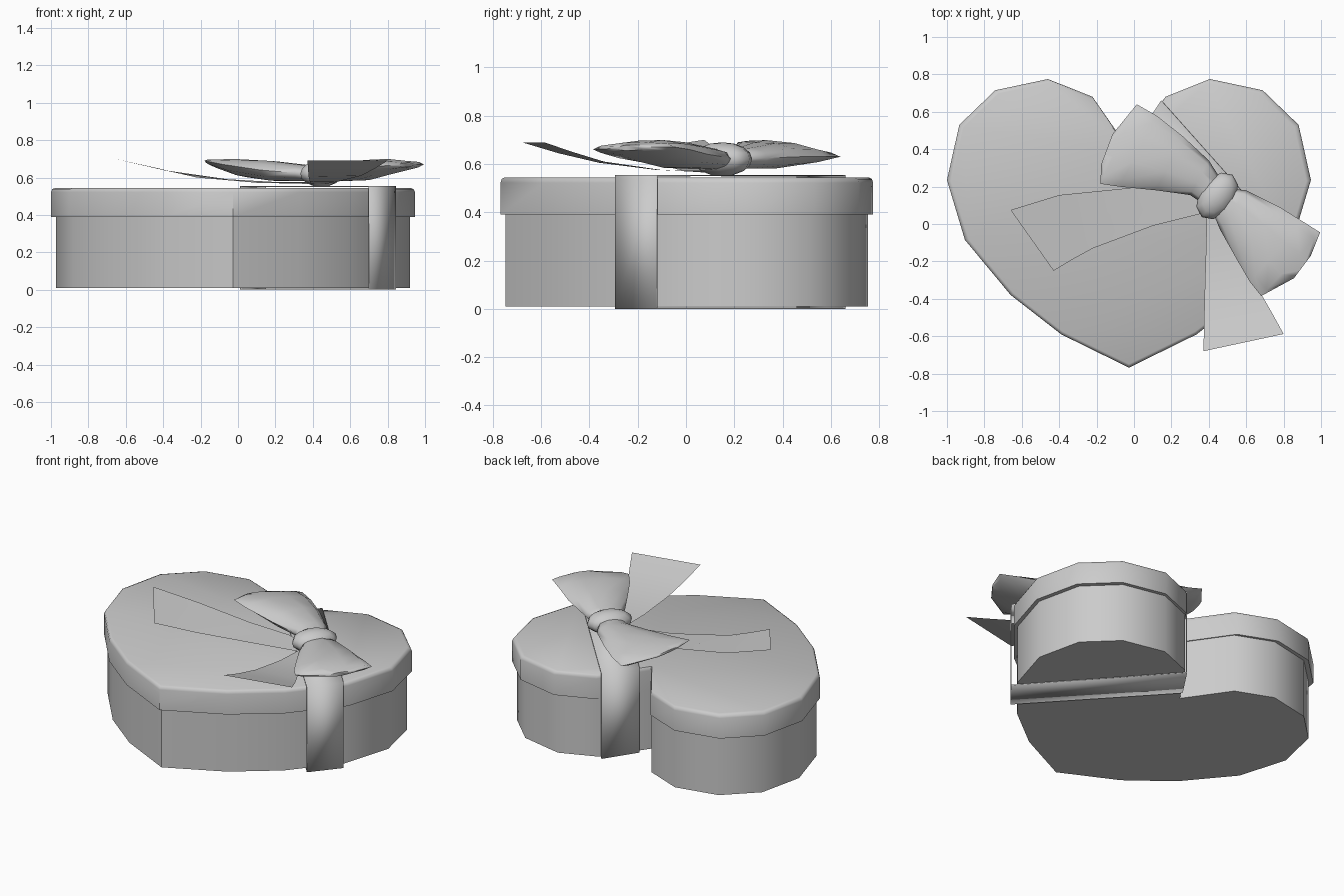
import bpy, bmesh, math
from mathutils import Vector, Matrix

cube = bpy.data.objects.get("Cube")
if cube:
    bpy.data.objects.remove(cube, do_unlink=True)

grey = bpy.data.materials.new("plain_grey")
grey.use_nodes = True
COLOUR = (0.6, 0.6, 0.6, 1)
grey.diffuse_color = COLOUR
grey.node_tree.nodes["Principled BSDF"].inputs["Base Color"].default_value = COLOUR


def finish(name, bm, angle=50, solid=True):
    """Turn a bmesh into a shaded, coloured object."""
    if solid:
        bmesh.ops.recalc_face_normals(bm, faces=bm.faces)
    mesh = bpy.data.meshes.new(name)
    bm.to_mesh(mesh)
    bm.free()
    mesh.materials.append(grey)
    obj = bpy.data.objects.new(name, mesh)
    bpy.context.collection.objects.link(obj)
    bpy.ops.object.select_all(action='DESELECT')
    bpy.context.view_layer.objects.active = obj
    obj.select_set(True)
    bpy.ops.object.shade_smooth_by_angle(angle=math.radians(angle))
    return obj


def loft(name, rings, closed=True, caps=True, angle=50):
    """Bridge successive rings of points with quads."""
    bm = bmesh.new()
    rows = [[bm.verts.new(p) for p in ring] for ring in rings]
    n = len(rows[0])
    for a, b in zip(rows, rows[1:]):
        for i in range(n if closed else n - 1):
            j = (i + 1) % n
            bm.faces.new((a[i], a[j], b[j], b[i]))
    if caps:
        bm.faces.new(rows[0][::-1])
        bm.faces.new(rows[-1])
    return finish(name, bm, angle, caps)


# Heart outline: one half from tip to cleft, mirrored about its axis
AXIS = -0.027
half = [(0.362, -0.59), (0.632, -0.38), (0.877, -0.085), (0.973, 0.235),
        (0.907, 0.53), (0.715, 0.715), (0.433, 0.775), (0.195, 0.68)]
outline = ([(0, -0.768)] + half + [(0, 0.40)]
           + [(-x, y) for x, y in reversed(half)])


def heart(scale, z):
    return [(AXIS + x * scale, y * scale, z) for x, y in outline]


loft("box_base", [heart(0.973, 0.01), heart(0.973, 0.40)])
loft("box_lid", [heart(1, 0.39), heart(1, 0.522), heart(0.993, 0.538),
                 heart(0.975, 0.545)])

# Ribbon strap wrapped around one lobe of the box
back = [(0.145, 0.66), (0.012, 0.46)]
front = [(0.845, -0.122), (0.702, -0.295)]
bm = bmesh.new()
rows = []
for side, z in ((back, 0), (back, 0.555), (front, 0.555), (front, 0)):
    rows.append([bm.verts.new((x, y, z)) for x, y in side])
for a, b in zip(rows, rows[1:] + rows[:1]):
    bm.faces.new((a[0], a[1], b[1], b[0]))
strap = finish("ribbon_strap", bm, 30)
shell = strap.modifiers.new("thickness", 'SOLIDIFY')
shell.thickness = 0.008
shell.offset = -1


# Bow loops: flattened tubes spanning two edge rails
def bow_loop(name, stations, sides=10):
    rings = []
    for a, b, height in stations:
        a, b = Vector(a), Vector(b)
        mid, reach = (a + b) / 2, (a - b) / 2
        rings.append([mid + reach * math.cos(t) + Vector((0, 0, height * math.sin(t)))
                      for t in (math.tau * i / sides for i in range(sides))])
    loft(name, rings, angle=70)


bow_loop("bow_loop_right", [
    ((0.49, 0.20, 0.62), (0.41, 0.08, 0.61), 0.04),
    ((0.40, 0.34, 0.625), (0.30, 0.155, 0.625), 0.045),
    ((0.26, 0.47, 0.63), (0.12, 0.18, 0.64), 0.055),
    ((0.12, 0.58, 0.63), (-0.08, 0.20, 0.67), 0.045),
    ((0.015, 0.64, 0.63), (-0.18, 0.215, 0.69), 0.02),
    ((-0.115, 0.48, 0.66), (-0.175, 0.32, 0.685), 0.008)])
bow_loop("bow_loop_left", [
    ((0.50, 0.19, 0.62), (0.41, 0.09, 0.61), 0.04),
    ((0.60, 0.18, 0.625), (0.46, -0.03, 0.62), 0.045),
    ((0.78, 0.09, 0.64), (0.55, -0.19, 0.635), 0.055),
    ((0.90, 0.015, 0.66), (0.62, -0.31, 0.65), 0.045),
    ((0.995, -0.045, 0.67), (0.68, -0.385, 0.66), 0.025),
    ((0.945, -0.17, 0.67), (0.855, -0.29, 0.665), 0.012)])

# Knot
bm = bmesh.new()
bmesh.ops.create_uvsphere(
    bm, u_segments=10, v_segments=8, radius=1,
    matrix=Matrix.Translation((0.445, 0.15, 0.62)) @ Matrix.Rotation(math.radians(-36), 4, 'Z')
    @ Matrix.Diagonal((0.095, 0.14, 0.07, 1)))
finish("bow_knot", bm, 70)

# Ribbon tails: thin sheets curling upward
loft("ribbon_tail_right", [
    [(0.42, 0.14, 0.575), (0.42, 0.07, 0.565)],
    [(0.22, 0.205, 0.575), (0.10, -0.01, 0.572)],
    [(-0.05, 0.19, 0.59), (-0.22, -0.13, 0.60)],
    [(-0.40, 0.155, 0.64), (-0.33, -0.19, 0.625)],
    [(-0.66, 0.075, 0.70), (-0.43, -0.25, 0.65)]], closed=False, caps=False)
loft("ribbon_tail_left", [
    [(0.39, 0.08, 0.57), (0.46, 0.08, 0.565)],
    [(0.385, -0.12, 0.575), (0.52, -0.10, 0.575)],
    [(0.378, -0.36, 0.605), (0.66, -0.34, 0.61)],
    [(0.374, -0.53, 0.645), (0.735, -0.47, 0.65)],
    [(0.372, -0.68, 0.69), (0.80, -0.588, 0.69)]], closed=False, caps=False)
